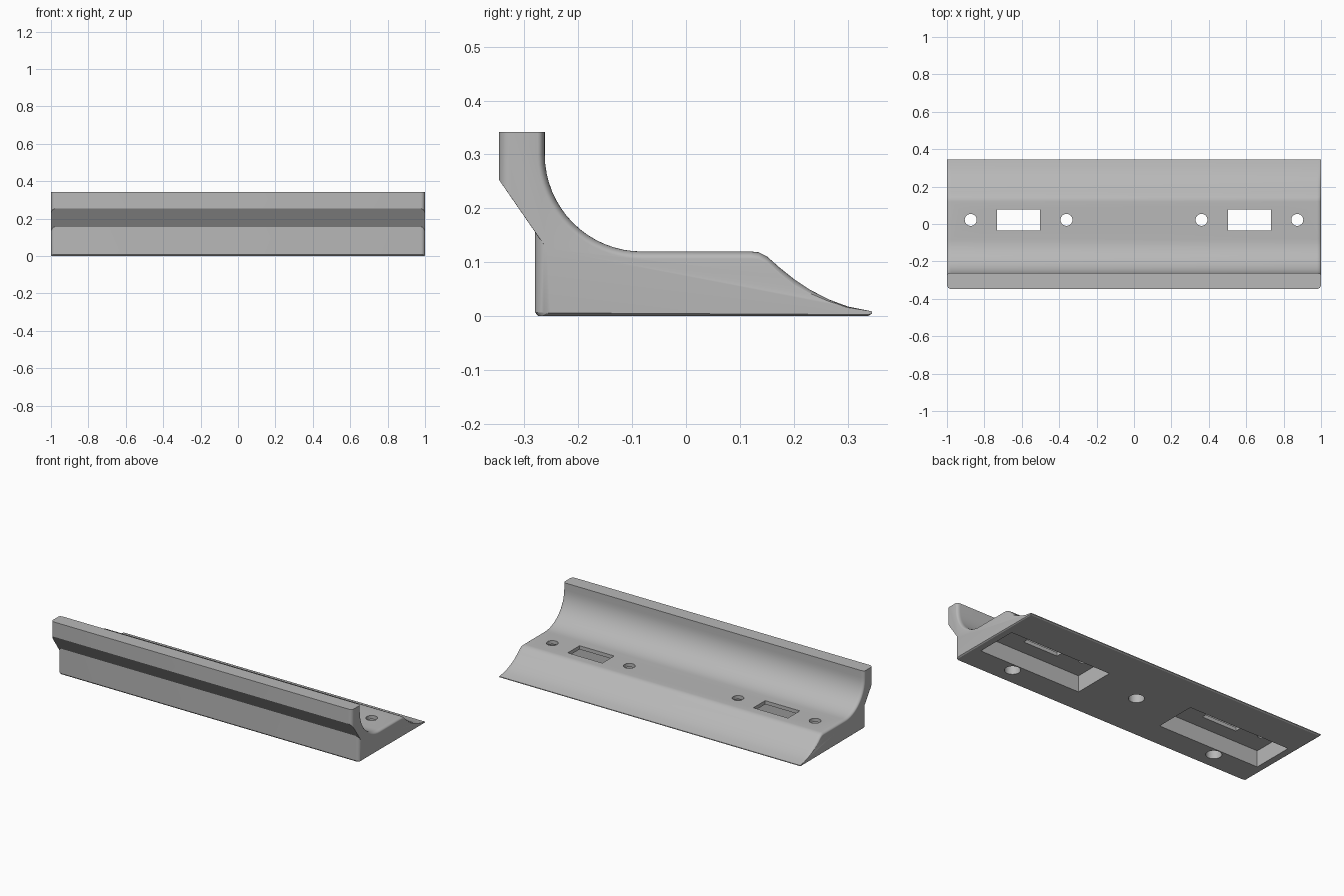
import bpy, bmesh, math
from mathutils import Matrix

cube = bpy.data.objects.get("Cube")
if cube:
    bpy.data.objects.remove(cube)

# Single grey material
grey = bpy.data.materials.new("plain_grey")
grey.use_nodes = True
grey.diffuse_color = (0.48, 0.48, 0.48, 1)
grey.node_tree.nodes["Principled BSDF"].inputs["Base Color"].default_value = (0.48, 0.48, 0.48, 1)

ROUND = 0.022     # rounding of the end edges
CHAMFER = 0.006   # small bevel around the base
SLOPE = 1.43      # steepness of the underside of the lip
RAMP = [(0.12, 0.12), (0.135, 0.1185), (0.15, 0.111), (0.175, 0.089), (0.2, 0.069),
        (0.23, 0.049), (0.265, 0.031), (0.3, 0.018), (0.345, 0.009)]


def profile(inset, lift):
    """Side outline (y, z), shrunk by inset, with the base raised by lift."""
    top = 0.6 * inset
    pts = [(-0.28 + CHAMFER + inset, lift), (-0.28 + inset, CHAMFER + 0.001),
           (-0.28 + inset, 0.156 - SLOPE * inset),
           (-0.347 + inset, 0.253 - SLOPE * inset),
           (-0.347 + inset, 0.342), (-0.262 - top, 0.342)]
    # Trough: a quarter circle from the lip down to the flat
    radius = 0.18 + top
    for i in range(17):
        a = math.pi / 2 * i / 16
        pts.append((-0.082 - radius * math.cos(a), 0.30 - radius * math.sin(a)))
    # Ramp: the inset fades out towards the thin tip
    for y, z in RAMP:
        pts.append((y, z - top * min(1, (z - 0.009) / 0.06)))
    return pts + [(0.345, 0.0045), (0.337, lift * 0.5)]


# Body: outline lofted along x with rounded ends
half = []
for i in range(7):
    a = math.pi / 2 * i / 6
    x = 1 - ROUND + ROUND * math.sin(a)
    half.append((x, ROUND * (1 - math.cos(a)), max(0, x - 1 + CHAMFER)))
sections = [(-x, d, b) for x, d, b in reversed(half)] + half

bm = bmesh.new()
rings = [[bm.verts.new((x, y, z)) for y, z in profile(d, b)] for x, d, b in sections]
for r, s in zip(rings, rings[1:]):
    for j in range(len(r)):
        k = (j + 1) % len(r)
        bm.faces.new((r[j], r[k], s[k], s[j]))
bm.faces.new(rings[0])
bm.faces.new(rings[-1])
bmesh.ops.recalc_face_normals(bm, faces=bm.faces)
mesh = bpy.data.meshes.new("mounting_rail")
bm.to_mesh(mesh)
bm.free()
mesh.materials.append(grey)
rail = bpy.data.objects.new("mounting_rail", mesh)
bpy.context.collection.objects.link(rail)
bpy.context.view_layer.objects.active = rail
rail.select_set(True)


def cut(build):
    """Subtract a shape from the rail and discard the cutter."""
    bm = bmesh.new()
    build(bm)
    me = bpy.data.meshes.new("cutter")
    bm.to_mesh(me)
    bm.free()
    me.materials.append(grey)
    cutter = bpy.data.objects.new("cutter", me)
    cutter.hide_render = True
    bpy.context.collection.objects.link(cutter)
    mod = rail.modifiers.new("cut", "BOOLEAN")
    mod.operation = "DIFFERENCE"
    mod.solver = "EXACT"
    mod.object = cutter
    bpy.ops.object.modifier_apply(modifier=mod.name)
    bpy.data.objects.remove(cutter)


def cut_box(x0, x1, y0, y1, z0, z1):
    mat = Matrix.Translation(((x0 + x1) / 2, (y0 + y1) / 2, (z0 + z1) / 2))
    mat = mat @ Matrix.Diagonal((x1 - x0, y1 - y0, z1 - z0, 1))
    cut(lambda bm: bmesh.ops.create_cube(bm, size=1, matrix=mat))


def cut_hole(x, y, radius, z0, z1):
    mat = Matrix.Translation((x, y, (z0 + z1) / 2))
    cut(lambda bm: bmesh.ops.create_cone(bm, cap_ends=True, segments=32, radius1=radius,
                                         radius2=radius, depth=z1 - z0, matrix=mat))


for s in (-1, 1):
    # Pocket in the underside, with a slot and two screw holes through its roof
    cx = s * 0.617
    cut_box(cx - 0.337, cx + 0.337, -0.123, 0.13, -0.1, 0.098)
    cut_box(cx - 0.115, cx + 0.115, -0.035, 0.077, 0.05, 0.2)
    for dx in (-0.256, 0.256):
        cut_hole(cx + dx, 0.022, 0.032, 0.05, 0.2)
    # Blind hole under the trough
    cut_hole(s * 0.695, -0.172, 0.043, -0.1, 0.06)
# Blind hole in the middle of the base
cut_hole(0, 0.02, 0.043, -0.1, 0.06)

bpy.ops.object.shade_smooth_by_angle(angle=math.radians(25))
